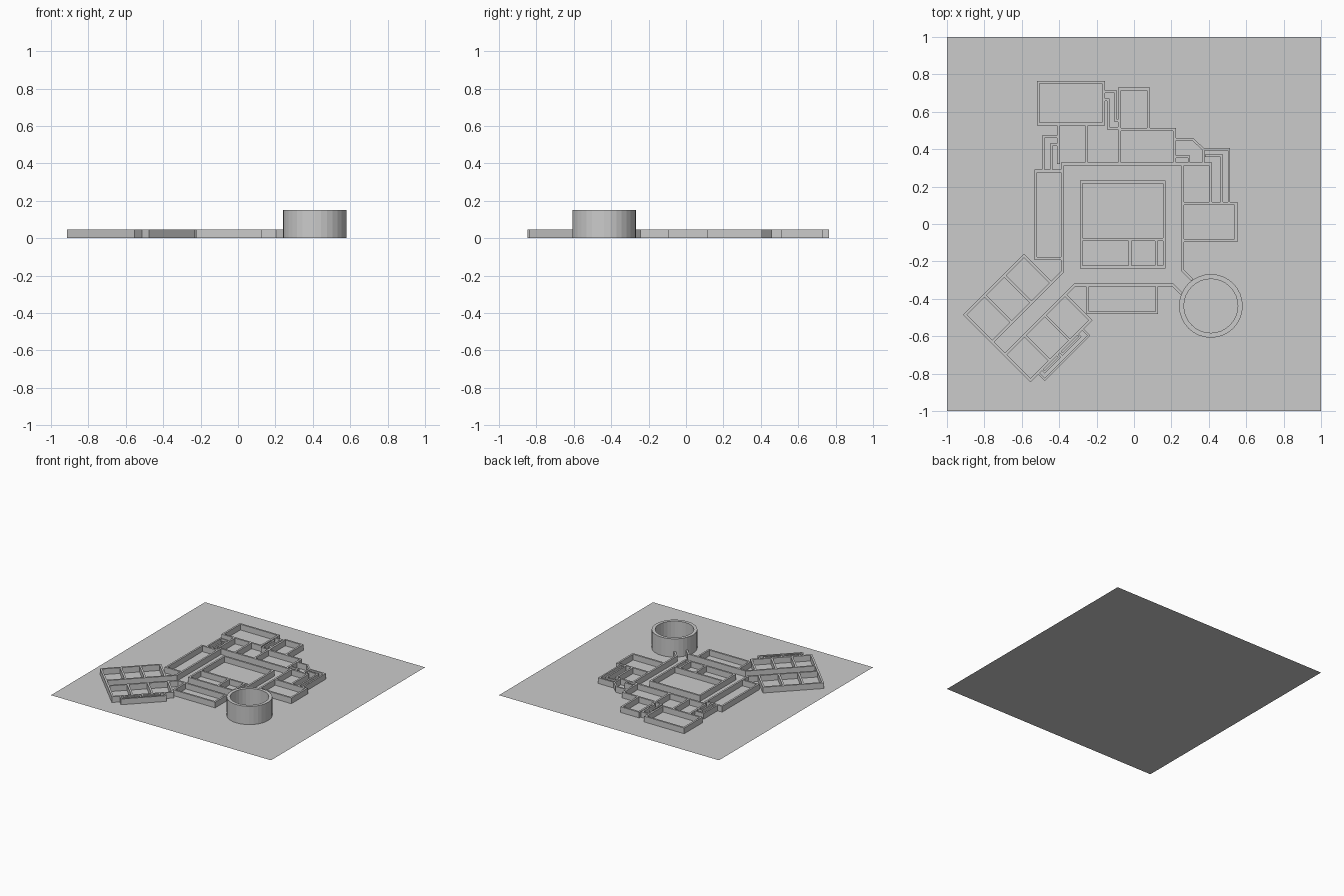
import bpy, bmesh, math
from mathutils import Vector

if "Cube" in bpy.data.objects:
    bpy.data.objects.remove(bpy.data.objects["Cube"])

# All plan measures below are in hundredths of a unit
U = 0.01
WALL_H, WALL_T = 4.7, 1.5

grey = bpy.data.materials.new("plain_grey")
grey.diffuse_color = (0.6, 0.6, 0.6, 1)
grey.use_nodes = True
grey.node_tree.nodes["Principled BSDF"].inputs["Base Color"].default_value = grey.diffuse_color


def finish(bm, name):
    bmesh.ops.recalc_face_normals(bm, faces=bm.faces)
    me = bpy.data.meshes.new(name)
    bm.to_mesh(me)
    bm.free()
    me.materials.append(grey)
    ob = bpy.data.objects.new(name, me)
    bpy.context.collection.objects.link(ob)
    return ob


def add_wall(bm, pts, closed=False, t=WALL_T, h=WALL_H):
    """Sweep a mitred rectangular wall along a plan polyline."""
    p = [Vector(q) for q in pts]
    n = len(p)
    rings = []
    for i in range(n):
        a = p[i - 1] if (closed or i > 0) else None
        b = p[(i + 1) % n] if (closed or i < n - 1) else None
        d1 = (p[i] - a).normalized() if a else (b - p[i]).normalized()
        d2 = (b - p[i]).normalized() if b else d1
        n1, n2 = Vector((-d1.y, d1.x)), Vector((-d2.y, d2.x))
        m = (n1 + n2).normalized()
        off = m * (t / 2 / m.dot(n1))
        l, r = p[i] + off, p[i] - off
        rings.append([bm.verts.new((q.x * U, q.y * U, z * U))
                      for q, z in ((l, 0), (l, h), (r, h), (r, 0))])
    for i in range(n if closed else n - 1):
        A, B = rings[i], rings[(i + 1) % n]
        for k in range(3):
            bm.faces.new((A[k], A[k + 1], B[k + 1], B[k]))
    if not closed:
        bm.faces.new(rings[0])
        bm.faces.new(rings[-1])


def rect(x0, y0, x1, y1):
    return [(x0, y0), (x1, y0), (x1, y1), (x0, y1)]


def walls(name, rooms=(), lines=(), t=WALL_T):
    bm = bmesh.new()
    for r in rooms:
        add_wall(bm, r, True, t)
    for l in lines:
        add_wall(bm, l, False, t)
    return finish(bm, name)


# Ground sheet
bm = bmesh.new()
bmesh.ops.create_grid(bm, x_segments=1, y_segments=1, size=1)
finish(bm, "ground_sheet")

# Central courtyard block with its three small rooms
walls("central_block", [rect(-28.2, -23, 16.2, 22.5)],
      [[(-28.2, -8.3), (16.2, -8.3)],
       [(-2.2, -8.3), (-2.2, -23)],
       [(11.9, -8.3), (11.9, -23)]])

# Walls of the ring corridor
walls("ring_corridor", [],
      [[(-75.5, -62.9), (-38.2, -25.6), (-38.2, 32.1), (40.9, 32.1), (40.9, 11)],
       [(25.9, 32.1), (25.9, -24.6), (31.2, -29.9)],
       [(-68.5, -69.4), (-31.7, -32.6), (20.6, -32.6), (25.3, -37.3)]])

# Rooms behind the courtyard
walls("back_rooms",
      [rect(-51.2, 53.5, -16.3, 75.8), rect(-7.8, 50.5, 7.8, 72.2)],
      [[(-40.4, 53.5), (-40.4, 32.1)],
       [(-25.4, 53.5), (-25.4, 32.1)],
       [(-7.8, 50.5), (-7.8, 32.1)],
       [(7.8, 50.5), (21.7, 50.5), (21.7, 32.1)]])

# Narrow linking passages between the rooms
walls("link_passages", [],
      [[(-16.3, 70.7), (-9.8, 70.7), (-9.8, 55.3), (-7.8, 55.3)],
       [(-16.3, 66.4), (-13.8, 66.4), (-13.8, 51.2), (-7.8, 51.2)],
       [(-40.4, 46.6), (-48.5, 46.6), (-48.5, 28.4)],
       [(-40.4, 42.3), (-44.2, 42.3), (-44.2, 28.4)],
       [(21.7, 45.2), (31.5, 45.2), (37, 40), (50.8, 40), (50.8, 11)],
       [(21.7, 36), (29.4, 36), (29.4, 32.1)],
       [(37, 40), (37, 32.1)],
       [(38, 36.5), (47, 36.5), (47, 11)]], 1.3)

# Single rooms at left, right and front
walls("left_room", [], [[(-38.2, 28.4), (-52.5, 28.4), (-52.5, -18.4), (-38.2, -18.4)]])
walls("right_room", [], [[(25.9, 10.9), (54.5, 10.9), (54.5, -8.9), (25.9, -8.9)]])
walls("front_room", [], [[(-24.9, -32.6), (-24.9, -47.5), (12.2, -47.5), (12.2, -32.6)]])


# Diagonal wing: s = x + y runs along it, t = x - y runs across it
def diag(*st):
    return [((s + t) / 2, (s - t) / 2) for s, t in st]


walls("diagonal_wing", [],
      [diag((-75.7, -12.6), (-75.7, -41.9), (-139, -41.9),
            (-139, 28.1), (-74.8, 28.1), (-74.8, 0.9))]
      + [diag((s, -41.9), (s, -12.6)) for s in (-97, -118)]
      + [diag((s, 0.9), (s, 28.1)) for s in (-96.5, -118)]
      + [diag((-139, -12.6), (-136, -12.6)), diag((-139, 0.9), (-136, 0.9))])

# Terrace strip along the outside of the wing
walls("wing_terrace", [],
      [diag((-83.7, 28.1), (-83.7, 35.5), (-130.8, 35.5), (-130.8, 28.1)),
       diag((-127, 28.1), (-127, 31.5), (-111, 31.5), (-111, 28.1)),
       diag((-107.8, 28.1), (-107.8, 31.5), (-89, 31.5), (-89, 28.1))], 1.1)

# Round open tower
N = 32
bm = bmesh.new()
add_wall(bm, [(41.1 + 15.7 * math.cos(2 * math.pi * i / N),
               -43.8 + 15.7 * math.sin(2 * math.pi * i / N)) for i in range(N)],
         True, 2.6, 15)
finish(bm, "round_tower")
